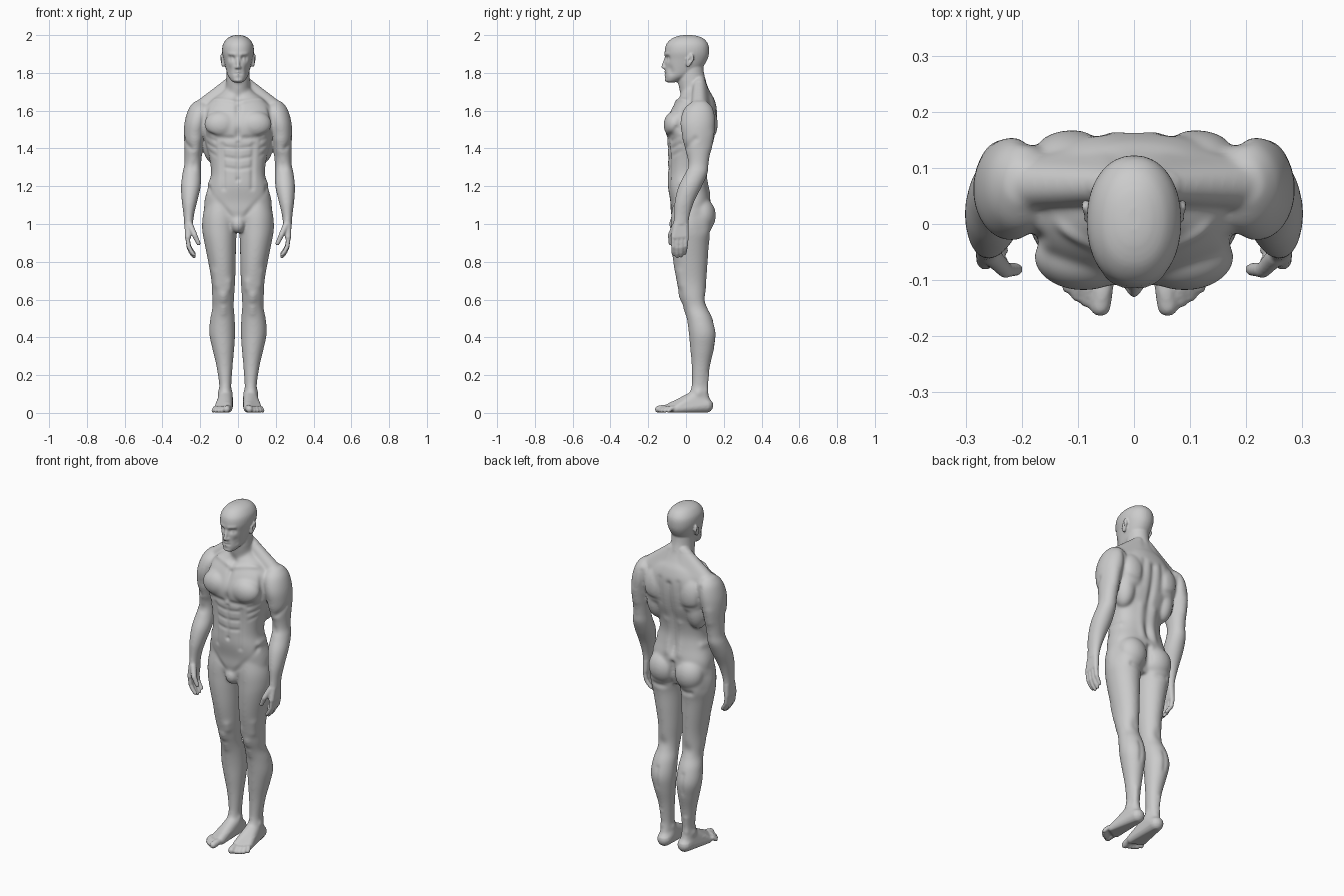
import bpy, bmesh, math
from mathutils import Vector

bm = bmesh.new()


def spline(p, t):
    """Catmull-Rom interpolation through rows of numbers."""
    i = min(int(t), len(p) - 2)
    u = t - i
    a, b, c, d = p[max(i - 1, 0)], p[i], p[i + 1], p[min(i + 2, len(p) - 1)]
    return [0.5 * (2 * q + (r - o) * u + (2 * o - 5 * q + 4 * r - s) * u * u
                   + (3 * q - o - 3 * r + s) * u ** 3) for o, q, r, s in zip(a, b, c, d)]


def loft(rows, power=2.0, seg=40, sub=5, both=False):
    """Rows are z, x min, x max, y front, y back."""
    for side in ((1, -1) if both else (1,)):
        rings = []
        for k in range((len(rows) - 1) * sub + 1):
            z, x0, x1, y0, y1 = spline(rows, k / sub)
            ring = []
            for j in range(seg):
                a = 2 * math.pi * j / seg
                c, s = math.cos(a), math.sin(a)
                px = math.copysign(abs(c) ** (2 / power), c) * (x1 - x0) / 2 + (x0 + x1) / 2
                py = math.copysign(abs(s) ** (2 / power), s) * (y1 - y0) / 2 + (y0 + y1) / 2
                ring.append(bm.verts.new((px * side, py, z)))
            rings.append(ring)
        for r, q in zip(rings, rings[1:]):
            for j in range(seg):
                bm.faces.new((r[j], r[j - 1], q[j - 1], q[j]))
        bm.faces.new(rings[0])
        bm.faces.new(rings[-1])


def hull(*balls):
    """Convex skin around balls (x, y, z, r), mirrored to both sides."""
    for side in (1, -1):
        vs = []
        for x, y, z, r in balls:
            for i in range(1, 8):
                for j in range(14):
                    t, a = math.pi * i / 8, math.pi * j / 7
                    vs.append(bm.verts.new((side * x + r * math.sin(t) * math.cos(a),
                                            y + r * math.sin(t) * math.sin(a), z + r * math.cos(t))))
        res = bmesh.ops.convex_hull(bm, input=vs)
        junk = {g for g in res["geom_interior"] + res["geom_unused"] if isinstance(g, bmesh.types.BMVert)}
        bmesh.ops.delete(bm, geom=list(junk), context='VERTS')


def chain(*balls):
    for a, b in zip(balls, balls[1:]):
        hull(a, b)


def blob(c, r):
    for side in (1, -1):
        res = bmesh.ops.create_uvsphere(bm, u_segments=28, v_segments=16, radius=1)
        for v in res["verts"]:
            v.co = Vector((v.co.x * r[0] + side * c[0], v.co.y * r[1] + c[1], v.co.z * r[2] + c[2]))


def sym(rows):
    return [(z, -w, w, f, b) for z, w, f, b in rows]


# torso, neck and head
loft(sym([(.96, .10, -.05, .09), (1.05, .17, -.078, .12), (1.12, .178, -.083, .13), (1.20, .157, -.096, .115),
          (1.27, .143, -.096, .108), (1.35, .152, -.096, .120), (1.43, .172, -.10, .145), (1.52, .188, -.11, .162),
          (1.60, .185, -.082, .165), (1.66, .14, -.045, .15), (1.70, .085, -.022, .128), (1.74, .055, -.01, .11)]), 2.4)
loft(sym([(1.62, .075, -.03, .13), (1.69, .066, -.032, .125), (1.75, .062, -.042, .108),
          (1.80, .06, -.04, .095), (1.86, .058, -.03, .09)]))
loft(sym([(1.747, .022, -.10, -.07), (1.76, .036, -.108, -.03), (1.785, .053, -.111, .03), (1.82, .064, -.111, .08),
          (1.87, .076, -.111, .113), (1.91, .084, -.113, .122), (1.95, .080, -.105, .118), (1.98, .060, -.078, .095),
          (1.995, .034, -.042, .062), (2.0, .012, -.012, .03)]), 2.15)
# trapezius, shoulder blades, latissimus, chest and buttocks
hull((.03, .07, 1.755, .032), (.185, .07, 1.622, .044), (.06, .11, 1.62, .04))
blob((.11, .10, 1.53), (.085, .068, .11))
blob((.13, .07, 1.44), (.06, .07, .12))
blob((.09, -.055, 1.525), (.09, .064, .075))
blob((.085, .08, 1.045), (.088, .078, .095))
blob((0, -.045, 1.0), (.04, .045, .05))
# legs
loft([(1.15, .03, .16, -.06, .11), (1.05, .006, .187, -.078, .13), (.97, .006, .19, -.08, .135),
      (.90, .010, .178, -.078, .122), (.80, .012, .158, -.068, .115), (.70, .015, .141, -.05, .108),
      (.62, .02, .137, -.032, .105), (.56, .022, .135, -.012, .112), (.50, .017, .147, .004, .14),
      (.42, .015, .152, .015, .16), (.34, .02, .136, .022, .149), (.25, .028, .115, .03, .128),
      (.15, .035, .10, .03, .115), (.10, .034, .103, .018, .12), (.04, .033, .10, .01, .135)], both=True)
# feet and toes
hull((.066, .105, .04, .04), (.066, .05, .08, .04), (.055, -.085, .026, .026), (.108, -.055, .02, .02))
for x0, y0, x1, y1, r in ((.052, -.09, .06, -.146, .019), (.076, -.09, .084, -.136, .013),
                          (.09, -.085, .101, -.127, .012), (.104, -.075, .117, -.112, .012),
                          (.115, -.06, .129, -.092, .012)):
    chain((x0, y0, .026, r), ((x0 + x1) / 2, (y0 + y1) / 2, .025, r), (x1, y1, r, r))
# arms with deltoids
loft([(1.65, .17, .23, .035, .11), (1.61, .14, .262, -.01, .145), (1.54, .15, .283, -.03, .155),
      (1.47, .172, .287, -.02, .145), (1.40, .186, .284, .0, .132), (1.32, .195, .284, .01, .12),
      (1.27, .195, .294, -.005, .115), (1.20, .197, .302, -.04, .085), (1.12, .215, .298, -.06, .045),
      (1.05, .232, .289, -.064, .022), (1.0, .238, .286, -.068, .014)], both=True)
# palms, fingers and thumbs
hull((.262, -.045, 1.01, .021), (.262, -.005, 1.01, .019), (.265, -.066, .93, .016), (.265, .0, .935, .015))
for y, drop in ((-.068, .01), (-.045, 0), (-.021, .004), (.002, .018)):
    chain((.267, y, .93, .0125), (.261, y * .95 - .003, .876 + drop * .5, .0118),
          (.247, y * .9 - .006, .845 + drop, .011), (.233, y * .85 - .008, .827 + drop, .0095))
chain((.255, -.055, .995, .018), (.23, -.082, .942, .0145), (.209, -.081, .897, .0115))
# nose, lips, eyes and ears
chain((0, -.106, 1.878, .008), (0, -.121, 1.832, .0105))
hull((.006, -.116, 1.829, .009), (.012, -.108, 1.829, .008))
hull((0, -.109, 1.803, .007), (.016, -.103, 1.80, .005))
hull((0, -.108, 1.79, .008), (.014, -.102, 1.793, .005))
blob((0, -.094, 1.762), (.026, .018, .014))
chain((.079, .008, 1.842, .008), (.082, .012, 1.87, .01), (.085, .03, 1.893, .009))
chain((.085, .03, 1.893, .009), (.087, .036, 1.873, .008), (.079, .012, 1.838, .008))

# fuse the parts into one skin
bmesh.ops.recalc_face_normals(bm, faces=bm.faces[:])
raw = bpy.data.meshes.new("raw")
bm.to_mesh(raw)
bm.free()
body = bpy.data.objects.new("body", raw)
bpy.context.collection.objects.link(body)
mod = body.modifiers.new("fuse", 'REMESH')
mod.mode, mod.voxel_size = 'VOXEL', .005
skin = bpy.data.meshes.new_from_object(body.evaluated_get(bpy.context.evaluated_depsgraph_get()))
body.modifiers.clear()
body.data = skin
bm = bmesh.new()
bm.from_mesh(skin)


def fine(c):
    """Hands, feet and face keep small forms."""
    return c.z < .06 or c.z > 1.755 or (abs(c.x) > .19 and c.z < 1.0 and c.y < .025)


soft = [v for v in bm.verts if not fine(v.co)]
for i in range(14):
    bmesh.ops.smooth_vert(bm, verts=soft, factor=.5, use_axis_x=True, use_axis_y=True, use_axis_z=True)
bm.normal_update()


def stroke(a, b, width, amount):
    """Raise or carve the skin along a line, on both sides."""
    a, b = Vector(a), Vector(b)
    d = b - a
    n = max(d.length_squared, 1e-9)
    lo, hi = min(a.z, b.z) - 2.2 * width, max(a.z, b.z) + 2.2 * width
    for v in bm.verts:
        if lo < v.co.z < hi:
            p = Vector((abs(v.co.x), v.co.y, v.co.z))
            t = max(0, min(1, (p - a).dot(d) / n))
            q = (p - a - d * t).length_squared / width ** 2
            if q < 5:
                v.co += v.normal * (amount * math.exp(-q))


# chest, belly and collar
stroke((0, -.11, 1.46), (0, -.07, 1.62), .014, -.012)
stroke((.03, -.11, 1.452), (.12, -.10, 1.452), .014, -.009)
stroke((.12, -.10, 1.452), (.175, -.05, 1.51), .014, -.007)
stroke((.17, -.03, 1.63), (.185, -.03, 1.49), .014, -.009)
stroke((.025, -.05, 1.645), (.18, .01, 1.665), .013, .007)
stroke((0, -.04, 1.67), (0, -.04, 1.67), .02, -.01)
stroke((0, -.10, 1.24), (0, -.10, 1.43), .010, -.006)
stroke((.075, -.085, 1.19), (.08, -.085, 1.42), .013, -.006)
for z in (1.29, 1.345, 1.40):
    stroke((.01, -.097, z), (.065, -.09, z + .008), .009, -.005)
stroke((0, -.097, 1.235), (0, -.097, 1.235), .008, -.012)
stroke((.15, -.03, 1.19), (.04, -.085, 1.04), .014, -.007)
stroke((.15, -.02, 1.215), (.135, .05, 1.215), .018, .006)
for z in (1.36, 1.40, 1.44):
    stroke((.12, -.075, z), (.16, -.03, z + .025), .009, -.004)
# back and buttocks
stroke((0, .11, 1.16), (0, .16, 1.58), .018, -.012)
stroke((.04, .115, 1.16), (.045, .125, 1.34), .022, .007)
stroke((.07, .165, 1.46), (.06, .165, 1.6), .016, -.005)
stroke((.07, .165, 1.455), (.17, .15, 1.47), .016, -.005)
stroke((.19, .15, 1.60), (.18, .14, 1.48), .016, -.006)
stroke((0, .13, .96), (0, .13, 1.10), .014, -.016)
stroke((.03, .13, .945), (.12, .13, .952), .016, -.008)
stroke((.17, .06, 1.04), (.16, .07, .98), .035, -.007)
# arms and legs
stroke((.285, .05, 1.45), (.25, .0, 1.40), .015, -.006)
stroke((.22, .0, 1.39), (.22, .0, 1.44), .03, .007)
stroke((.24, .13, 1.41), (.24, .135, 1.47), .03, .006)
stroke((.235, .0, 1.31), (.24, .0, 1.30), .02, -.005)
stroke((.077, -.034, .60), (.077, -.036, .62), .022, .007)
stroke((.045, -.035, .66), (.045, -.04, .69), .022, .006)
stroke((.12, -.03, .68), (.13, -.04, .74), .025, .005)
stroke((.077, -.01, .555), (.077, .005, .53), .016, .004)
stroke((.08, .11, .60), (.08, .11, .60), .03, -.008)
stroke((.083, .16, .36), (.083, .15, .47), .013, -.005)
stroke((.082, .11, .12), (.082, .12, .2), .014, .005)
for x in (.033, .104):
    stroke((x, .065, .105), (x, .065, .105), .017, .006)
# face
stroke((.03, -.108, 1.877), (.045, -.10, 1.877), .013, -.011)
stroke((.015, -.113, 1.897), (.05, -.098, 1.90), .009, .004)
stroke((.033, -.094, 1.876), (.036, -.094, 1.876), .007, .006)
stroke((.05, -.08, 1.805), (.045, -.085, 1.82), .02, -.005)
stroke((0, -.117, 1.797), (.02, -.103, 1.797), .0045, -.005)
stroke((.088, .018, 1.868), (.088, .022, 1.878), .008, -.007)

for group, count in ((soft, 3), (bm.verts[:], 2)):
    for i in range(count):
        bmesh.ops.smooth_vert(bm, verts=group, factor=.5, use_axis_x=True, use_axis_y=True, use_axis_z=True)
# flat soles
for v in bm.verts:
    v.co.z = max(v.co.z, 0.0)
for f in bm.faces:
    f.smooth = True
bm.to_mesh(skin)
bm.free()
grey = bpy.data.materials.new("plain grey")
grey.diffuse_color = (.6, .6, .6, 1)
skin.materials.clear()
skin.materials.append(grey)
